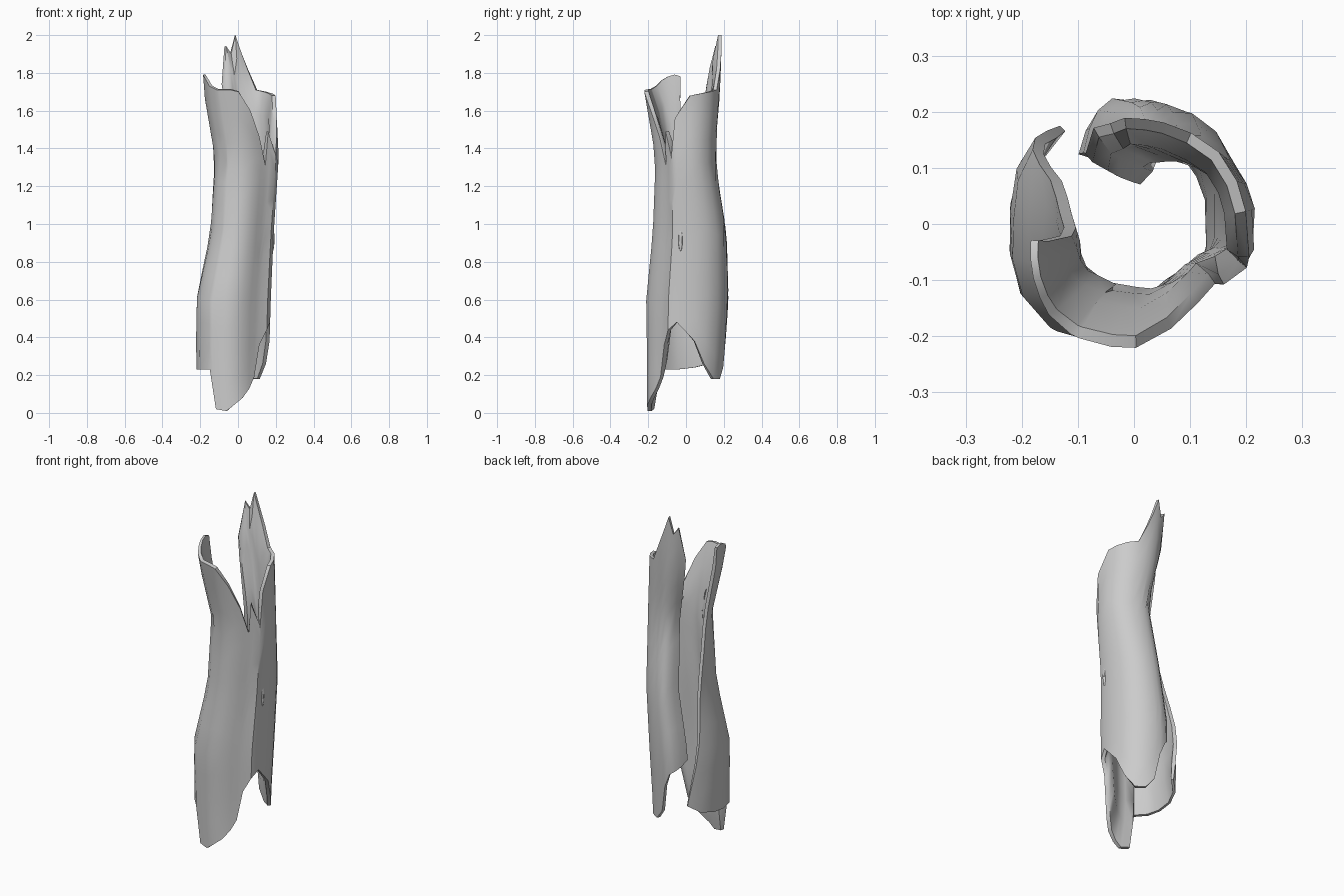
import bpy, bmesh, math

if "Cube" in bpy.data.objects:
    bpy.data.objects.remove(bpy.data.objects["Cube"])

# Outer extents at each height: z, left, right, front, back
PROFILE = [
    (0.00, -0.19, 0.160, -0.205, 0.190),
    (0.25, -0.22, 0.165, -0.205, 0.200),
    (0.60, -0.22, 0.175, -0.210, 0.225),
    (0.95, -0.145, 0.190, -0.175, 0.215),
    (1.35, -0.12, 0.217, -0.160, 0.150),
    (1.70, -0.18, 0.200, -0.220, 0.180),
    (2.00, -0.19, 0.190, -0.215, 0.190)]

# Roundness of the cross-section: angle, radius factor
ROUND = [(90, 1), (125, 1.02), (150, 1.05), (180, 1), (225, 1.12), (255, 1.03), (270, 1),
         (300, .89), (318, .87), (335, 1.04), (360, 1), (405, 1.05), (450, 1), (500, 1)]

# Splintered outline: angle, bottom z, top z
STAVES = [
    (117, .30, 1.78), (140, .26, 1.79), (165, .24, 1.78), (190, .23, 1.76), (212, .23, 1.73),
    (234, .23, 1.71), (238, .02, 1.71), (255, .01, 1.71), (268, .04, 1.70), (285, .08, 1.60),
    (300, .13, 1.46), (312, .19, 1.31), (322, .36, 1.49), (333, .44, 1.36), (346, .48, 1.56),
    (372, .38, 1.68), (388, .26, 1.69), (405, .18, 1.70), (422, .18, 1.71), (436, .24, 1.82),
    (445, .40, 1.90), (455, .48, 2.00), (464, .50, 1.90), (473, .52, 1.94), (485, .55, 1.74)]
ROWS = 13


def lerp_table(table, v):
    if v <= table[0][0]:
        return table[0][1:]
    for a, b in zip(table, table[1:]):
        if v <= b[0]:
            f = (v - a[0]) / (b[0] - a[0])
            return tuple(p + (q - p) * f for p, q in zip(a[1:], b[1:]))
    return table[-1][1:]


def surface(angle, z, scale=1.0):
    l, r, f, b = lerp_table(PROFILE, z)
    k = lerp_table(ROUND, angle)[0] * scale
    a = math.radians(angle)
    return ((l + r) / 2 + (r - l) / 2 * k * math.cos(a),
            (f + b) / 2 + (b - f) / 2 * k * math.sin(a), z)


# Open edge of the left side leans away from the split as it rises
LEAN = [(0.25, 2), (0.6, 25), (0.95, 48), (1.35, 68), (1.8, 66)]

bm = bmesh.new()
grid = []
for i, (angle, zb, zt) in enumerate(STAVES):
    column = []
    for j in range(ROWS):
        z = zb + (zt - zb) * j / (ROWS - 1)
        w = max(0, (225 - angle) / 108)
        a = angle + lerp_table(LEAN, z)[0] * w
        # Back panel curls inward along the split
        curl = max(0, (angle - 458) / 27) * (0.33 if z < 1.4 else 0.33 * max(0, (1.95 - z) / 0.55))
        column.append(bm.verts.new(surface(a, z, 1 - curl)))
    grid.append(column)
for c0, c1 in zip(grid, grid[1:]):
    for j in range(ROWS - 1):
        bm.faces.new((c0[j], c1[j], c1[j + 1], c0[j + 1]))
mesh = bpy.data.meshes.new("hollow_log")
bm.to_mesh(mesh)
bm.free()
log = bpy.data.objects.new("hollow_log", mesh)
bpy.context.collection.objects.link(log)

# Wall thickness: thin on the left, thinner at the broken rims
group = log.vertex_groups.new(name="thickness")
for i, (angle, _, _) in enumerate(STAVES):
    for j in range(ROWS):
        weight = lerp_table([(180, .6), (250, 1), (330, .9), (480, .85)], angle)[0]
        if j in (0, ROWS - 1):
            weight *= 0.45
        elif i in (0, len(STAVES) - 1):
            weight *= 0.7
        group.add([i * ROWS + j], weight, 'REPLACE')
wall = log.modifiers.new("wall", 'SOLIDIFY')
wall.thickness = 0.05
wall.offset = -1
wall.vertex_group = "thickness"

bpy.context.view_layer.objects.active = log
log.select_set(True)
bpy.ops.object.modifier_apply(modifier="wall")
bpy.ops.object.shade_smooth_by_angle(angle=math.radians(40))

# Small knot on the right side
bpy.ops.mesh.primitive_uv_sphere_add(segments=8, ring_count=6, radius=1,
                                     location=surface(346, 0.92, 0.98))
knot = bpy.context.object
knot.name = "bark_knot"
knot.scale = (0.009, 0.012, 0.065)
bpy.ops.object.shade_smooth_by_angle(angle=math.radians(40))
